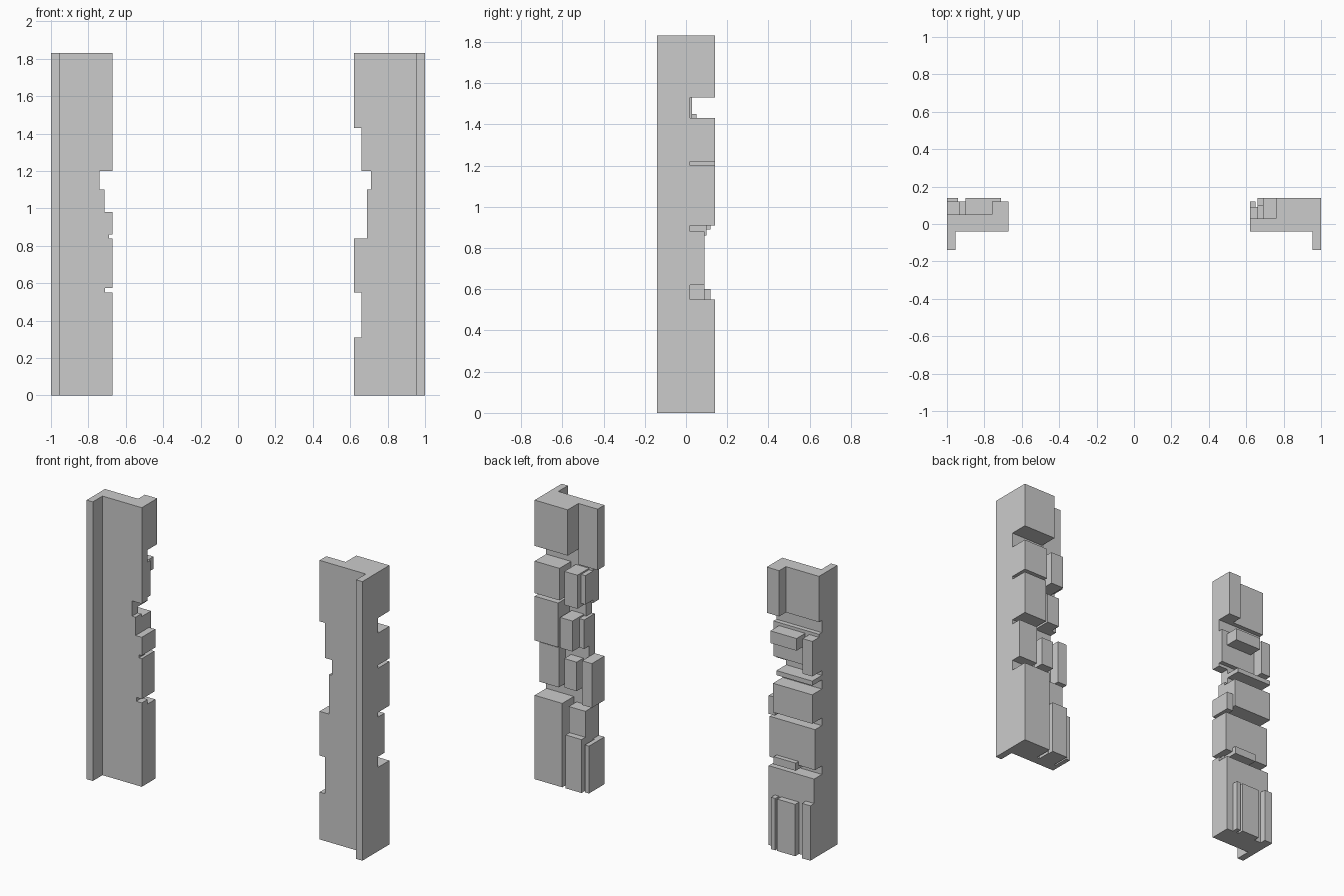
import bpy, bmesh

FRONT, CORE = -0.04, 0.02      # front face and bare core depth
TOP = 1.83


def box(x0, x1, z0, z1, y1, y0=FRONT):
    return (min(x0, x1), max(x0, x1), y0, y1, z0, z1)


def solid(name, boxes):
    """Fuse axis-aligned boxes into one clean outer shell."""
    cuts = [sorted({b[2 * a + k] for b in boxes for k in (0, 1)}) for a in range(3)]
    full = set()
    for b in boxes:
        r = [range(cuts[a].index(b[2 * a]), cuts[a].index(b[2 * a + 1])) for a in range(3)]
        full.update((i, j, k) for i in r[0] for j in r[1] for k in r[2])
    bm = bmesh.new()
    verts = {}

    def vert(c):
        if c not in verts:
            verts[c] = bm.verts.new([cuts[a][c[a]] for a in range(3)])
        return verts[c]

    for cell in full:
        for a in range(3):
            u, v = (a + 1) % 3, (a + 2) % 3
            for side in (0, 1):
                near = list(cell)
                near[a] += 2 * side - 1
                if tuple(near) in full:
                    continue
                ring = []
                for du, dv in ((0, 0), (1, 0), (1, 1), (0, 1)):
                    c = list(cell)
                    c[a] += side
                    c[u] += du
                    c[v] += dv
                    ring.append(vert(tuple(c)))
                bm.faces.new(ring if side else ring[::-1])
    bmesh.ops.dissolve_limit(bm, angle_limit=0.01, verts=bm.verts[:], edges=bm.edges[:])
    me = bpy.data.meshes.new(name)
    bm.to_mesh(me)
    bm.free()
    ob = bpy.data.objects.new(name, me)
    bpy.context.collection.objects.link(ob)
    return ob


def core(outer, steps):
    """Stack of slabs whose inner edge steps in and out, plus the front flange."""
    parts, z0 = [], 0.0
    for z1, inner in steps:
        parts.append(box(outer, inner, z0, z1, CORE))
        z0 = z1
    parts.append(box(outer, outer * 0.955, 0.0, TOP, FRONT, -0.14))
    return parts


# left pillar: core, then relief blocks from top to bottom
left = core(-1.0, [(0.55, -0.67), (0.575, -0.71), (0.84, -0.67), (0.86, -0.69),
                   (0.98, -0.67), (1.1, -0.715), (1.2, -0.74), (TOP, -0.67)])
left += [box(*b) for b in (
    (-1.0, -0.76, 1.53, TOP, 0.05),
    (-0.76, -0.67, 1.53, TOP, 0.12),
    (-1.0, -0.67, 1.22, 1.45, 0.05),
    (-1.0, -0.93, 1.2, 1.43, 0.12),
    (-0.9, -0.71, 1.35, 1.43, 0.14),
    (-1.0, -0.74, 1.14, 1.17, 0.12),
    (-1.0, -0.715, 0.89, 1.08, 0.12),
    (-0.715, -0.67, 0.86, 0.98, 0.1),
    (-1.0, -0.67, 0.575, 0.84, 0.09),
    (-0.88, -0.72, 0.55, 0.6, 0.12),
    (-1.0, -0.67, 0.0, 0.52, 0.1),
    (-0.745, -0.715, 0.0, 0.34, 0.14),
    (-0.89, -0.76, 0.0, 0.34, 0.14),
    (-1.0, -0.94, 0.0, 0.36, 0.14))]
solid("left_pillar", left)

# right pillar: core, then relief blocks from top to bottom
right = core(1.0, [(0.31, 0.62), (0.55, 0.66), (0.84, 0.62), (1.1, 0.69),
                   (1.2, 0.71), (1.43, 0.66), (TOP, 0.62)])
right += [box(*b) for b in (
    (0.76, 1.0, 1.53, TOP, 0.14),
    (0.62, 0.76, 1.43, TOP, 0.03),
    (0.82, 1.0, 1.22, 1.43, 0.14),
    (0.69, 0.785, 1.2, 1.42, 0.14),
    (0.66, 0.69, 1.22, 1.41, 0.1),
    (0.83, 1.0, 0.91, 1.2, 0.14),
    (0.725, 0.815, 0.91, 1.11, 0.14),
    (0.69, 0.725, 0.91, 1.1, 0.07),
    (0.86, 1.0, 0.62, 0.88, 0.09),
    (0.73, 0.82, 0.63, 0.82, 0.09),
    (0.62, 0.69, 0.55, 0.84, 0.09),
    (0.8, 1.0, 0.0, 0.55, 0.14),
    (0.66, 0.78, 0.0, 0.52, 0.1),
    (0.66, 0.775, 0.0, 0.35, 0.14),
    (0.62, 0.65, 0.0, 0.31, 0.12))]
solid("right_pillar", right)
